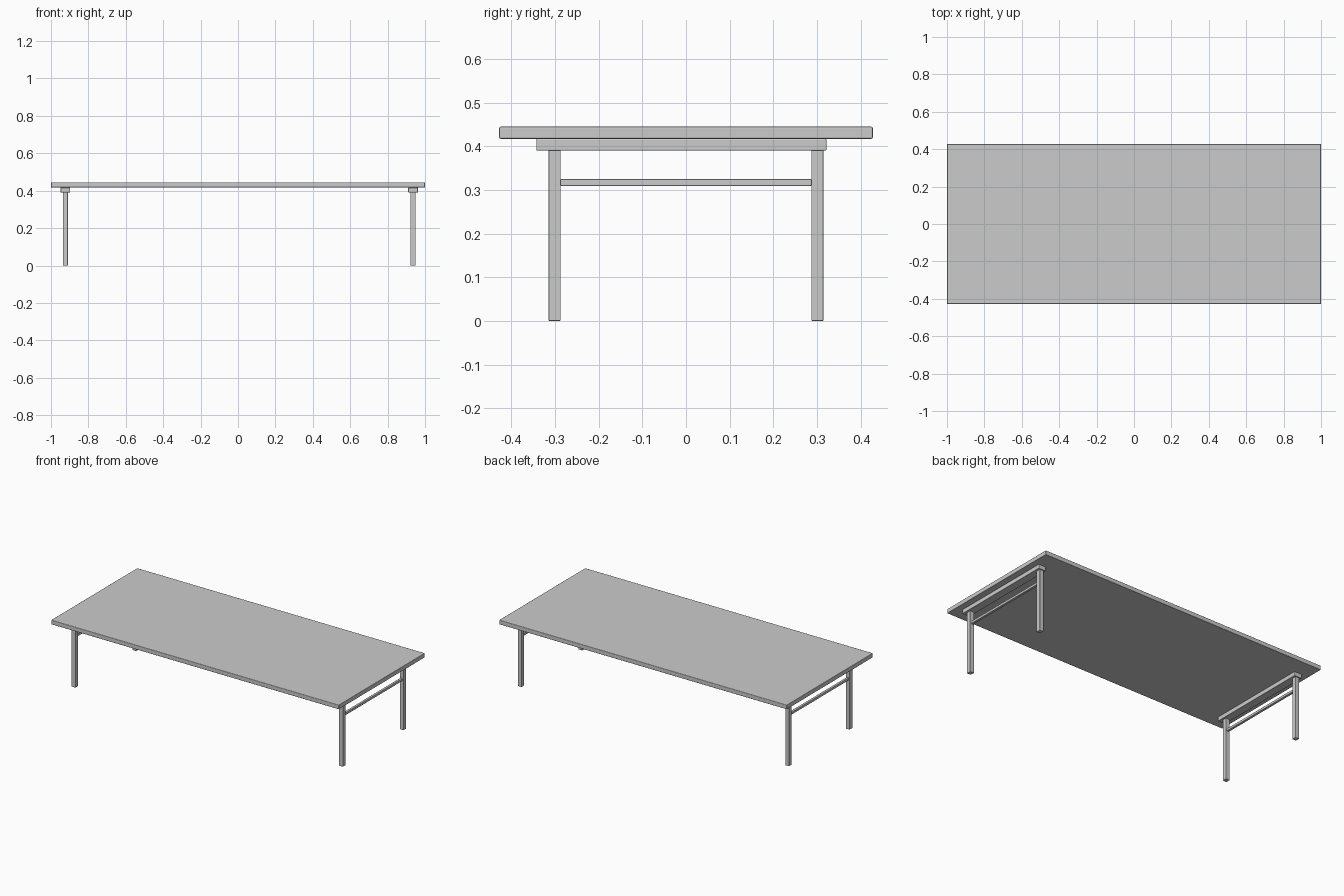
import bpy, math

if "Cube" in bpy.data.objects:
    bpy.data.objects.remove(bpy.data.objects["Cube"])


def rounded_box(name, x, y, z, bevel=0.003):
    """Softened box from (min, max) ranges on each axis."""
    bpy.ops.mesh.primitive_cube_add(
        size=1, location=[(r[0] + r[1]) / 2 for r in (x, y, z)])
    ob = bpy.context.object
    ob.name = name
    ob.scale = [r[1] - r[0] for r in (x, y, z)]
    bpy.ops.object.transform_apply(location=False, rotation=False, scale=True)
    mod = ob.modifiers.new("soft_edges", 'BEVEL')
    mod.width = bevel
    mod.segments = 2
    mod.limit_method = 'NONE'
    mod.harden_normals = True
    bpy.ops.object.shade_smooth_by_angle(angle=math.radians(50))
    return ob


# Table top
rounded_box("table_top", (-1, 1), (-0.428, 0.428), (0.417, 0.445), 0.004)

# Leg frames: cross bar under the top, two legs, one stretcher
for side, cx in (("left", -0.923), ("right", 0.936)):
    rounded_box(side + "_cross_bar", (cx - 0.026, cx + 0.026),
                (-0.343, 0.322), (0.39, 0.417), 0.003)
    for end, cy in (("front", -0.301), ("back", 0.301)):
        rounded_box(f"{side}_{end}_leg", (cx - 0.0135, cx + 0.0135),
                    (cy - 0.014, cy + 0.014), (0, 0.392), 0.002)
    rounded_box(side + "_stretcher", (cx - 0.008, cx + 0.008),
                (-0.288, 0.288), (0.309, 0.325), 0.003)
